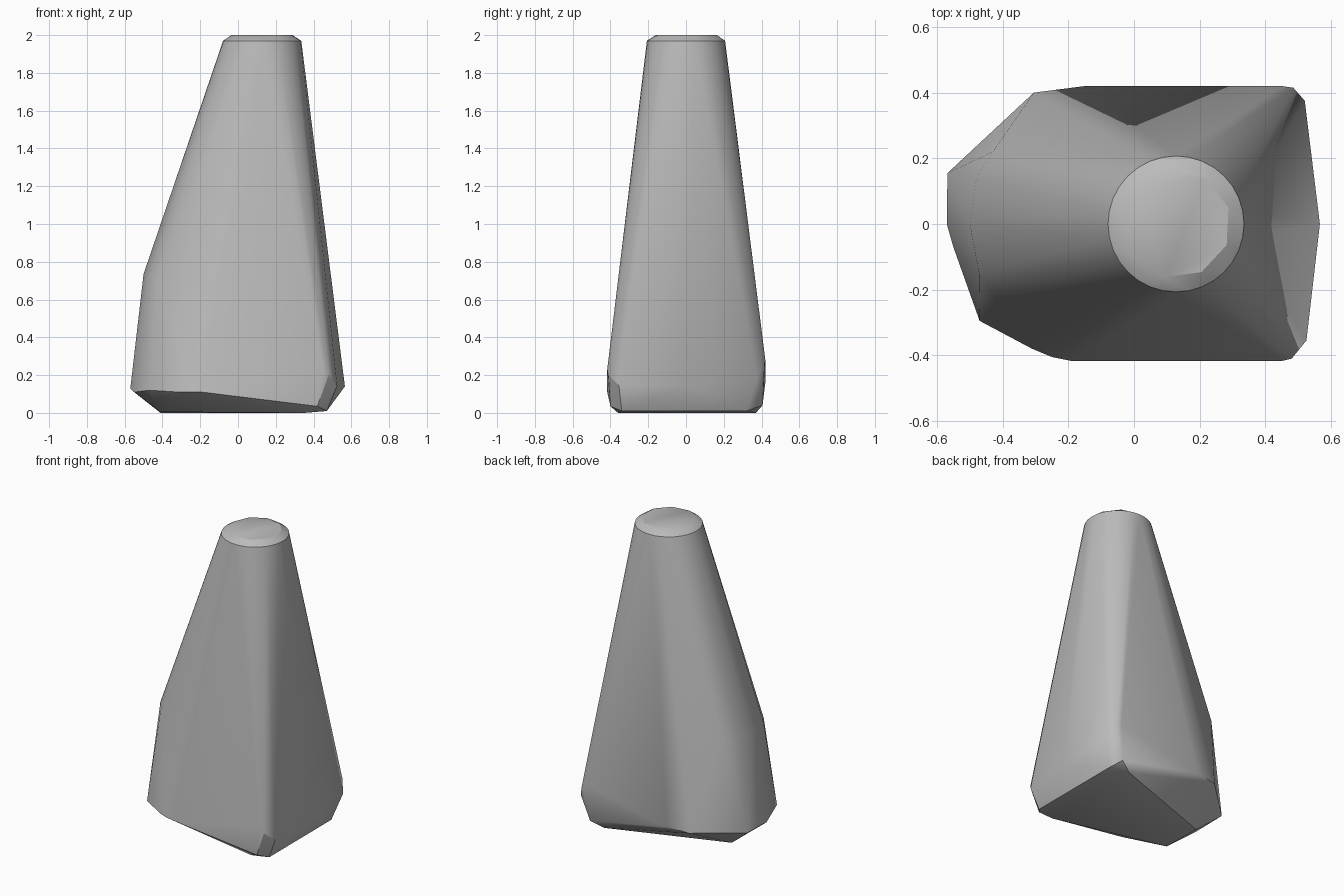
import bpy, bmesh, math

cube = bpy.data.objects.get("Cube")
if cube:
    bpy.data.objects.remove(cube, do_unlink=True)

grey = bpy.data.materials.new("stone grey")
grey.use_nodes = True
color = (0.5, 0.5, 0.5, 1)
grey.diffuse_color = color
grey.node_tree.nodes["Principled BSDF"].inputs["Base Color"].default_value = color


def ring(cx, radius, z, count, turn=0):
    """Points on a horizontal circle."""
    return [(cx + radius * math.cos(turn + math.tau * i / count),
             radius * math.sin(turn + math.tau * i / count), z) for i in range(count)]


# Round tip with a small worn bevel
points = ring(0.128, 0.207, 1.97, 32) + ring(0.13, 0.165, 2.0, 9, 0.3)

# Rounded shoulder on the bulging side
points += [(-0.43, 0.22, 0.72), (-0.48, 0.14, 0.73), (-0.5, 0, 0.735),
           (-0.472, -0.15, 0.73), (-0.41, -0.24, 0.71)]

# Widest belt of the foot
points += [(-0.568, 0.155, 0.13), (-0.57, 0, 0.13), (-0.55, -0.07, 0.11),
           (-0.47, -0.295, 0.12), (-0.31, -0.38, 0.11), (-0.25, -0.405, 0.11),
           (-0.19, -0.417, 0.11), (0.45, -0.417, 0.23), (0.48, -0.41, 0.2),
           (0.525, -0.355, 0.145), (0.566, 0, 0.14), (0.52, 0.375, 0.18),
           (0.485, 0.415, 0.26), (0.45, 0.42, 0.28), (-0.15, 0.42, 0.16),
           (-0.305, 0.4, 0.15)]

# Chipped underside
points += [(0.42, -0.4, 0.035), (0.47, -0.34, 0.01), (0.35, -0.36, 0),
           (0.47, 0.32, 0.01), (0.43, 0.405, 0.04), (0.35, 0.37, 0),
           (-0.41, 0.1, 0), (-0.41, -0.18, 0.005)]

# Wrap one solid skin around the points
bm = bmesh.new()
for p in points:
    bm.verts.new(p)
hull = bmesh.ops.convex_hull(bm, input=bm.verts)
loose = [g for g in hull["geom_interior"] if isinstance(g, bmesh.types.BMVert)]
bmesh.ops.delete(bm, geom=loose, context="VERTS")
bmesh.ops.dissolve_limit(bm, angle_limit=math.radians(0.5), verts=bm.verts, edges=bm.edges)
bmesh.ops.recalc_face_normals(bm, faces=bm.faces)
mesh = bpy.data.meshes.new("tapered_stone")
bm.to_mesh(mesh)
bm.free()
mesh.materials.append(grey)
stone = bpy.data.objects.new("tapered_stone", mesh)
bpy.context.collection.objects.link(stone)

# Soft sides, crisp chips
bpy.context.view_layer.objects.active = stone
stone.select_set(True)
bpy.ops.object.shade_smooth_by_angle(angle=math.radians(30))
